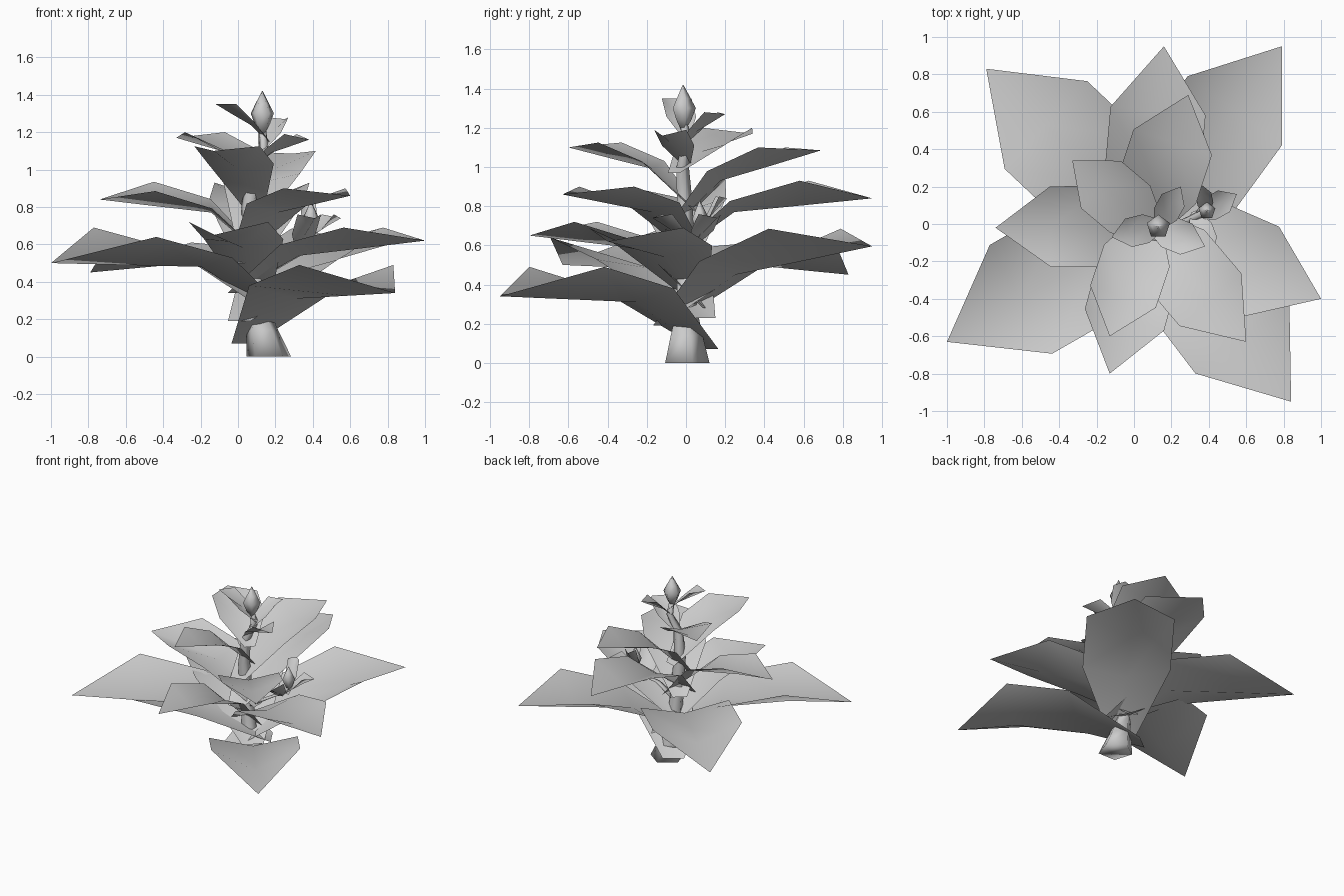
import bpy
import bmesh
import math
from mathutils import Vector

old = bpy.data.objects.get("Cube")
if old:
    bpy.data.objects.remove(old, do_unlink=True)

grey = bpy.data.materials.new("plain_grey")
grey.use_nodes = True
COLOUR = (0.6, 0.6, 0.6, 1)
grey.diffuse_color = COLOUR
grey.node_tree.nodes["Principled BSDF"].inputs["Base Color"].default_value = COLOUR

SIDES = 5
# Stem and side shoot: x, y, z, radius at each joint
STEM = [(.165, -.005, 0, .125), (.13, -.005, .14, .09), (.1, 0, .28, .055),
        (.06, -.01, .8, .045), (.08, -.02, 1.0, .035), (.14, 0, 1.12, .025), (.13, -.01, 1.22, .02)]
SHOOT = [(.1, 0, .48, .03), (.25, 0, .57, .022), (.35, .05, .62, .02), (.39, .07, .67, .015)]


def finish(name, bm):
    mesh = bpy.data.meshes.new(name)
    bmesh.ops.recalc_face_normals(bm, faces=bm.faces)
    bm.to_mesh(mesh)
    bm.free()
    for poly in mesh.polygons:
        poly.use_smooth = True
    mesh.materials.append(grey)
    obj = bpy.data.objects.new(name, mesh)
    bpy.context.scene.collection.objects.link(obj)


def tube(name, joints):
    """Low-poly tapered tube of horizontal rings."""
    bm = bmesh.new()
    rings = []
    for x, y, z, r in joints:
        rings.append([bm.verts.new((x + r * math.cos(a), y + r * math.sin(a), z))
                      for a in (math.tau * i / SIDES + math.pi / 2 for i in range(SIDES))])
    for low, high in zip(rings, rings[1:]):
        for i in range(SIDES):
            j = (i + 1) % SIDES
            bm.faces.new((low[i], low[j], high[j], high[i]))
    bm.faces.new(rings[0])
    bm.faces.new(rings[-1])
    finish(name, bm)


def bud(name, x, y, bottom, height, radius):
    profile = [(0, .2), (.22, .65), (.48, 1), (.7, .6), (1, .03)]
    tube(name, [(x, y, bottom + height * h, radius * r) for h, r in profile])


def along(path, z):
    """Centre of a path at a given height."""
    for a, b in zip(path, path[1:]):
        if z <= b[2]:
            return Vector(a[:3]).lerp(Vector(b[:3]), (z - a[2]) / (b[2] - a[2]))
    return Vector(path[-1][:3])


def leaf(name, path, foot, knee, tip, rise, tilt=0):
    """Folded leaf: a low midrib, two pairs of raised shoulders and a point."""
    root = along(path, (foot + knee) / 2)
    tip = Vector(tip)
    reach = Vector((tip.x - root.x, tip.y - root.y, 0))
    # The foot starts on the far side of the stem
    root -= reach * .13
    reach *= 1.13
    length = reach.length
    width = length * (.235 if length > .85 else .265)
    side = Vector((-reach.y, reach.x, 0)).normalized()
    middle = (knee + tip.z) / 2
    # fraction along, half width, midrib height, edge lift, roll
    rows = [(0, width * .24, foot, 0, 0),
            (.35, width, knee, width * .22, tilt),
            (.68, width, middle, rise + tip.z - middle, tilt)]
    bm = bmesh.new()
    grid = []
    for f, w, z, lift, roll in rows:
        mid = root + reach * f
        mid.z = z
        grid.append([bm.verts.new(mid + side * (w * s) + Vector((0, 0, lift * abs(s) + roll * s)))
                     for s in (-1, 0, 1)])
    for a, b in zip(grid, grid[1:]):
        for i in range(2):
            bm.faces.new((a[i], a[i + 1], b[i + 1], b[i]))
    point = bm.verts.new(tip)
    for i in range(2):
        bm.faces.new((grid[-1][i], grid[-1][i + 1], point))
    finish(name, bm)


tube("stem", STEM)
tube("side_shoot", SHOOT)
bud("top_bud", .13, -.015, 1.19, .23, .065)
bud("side_bud", .39, .07, .65, .18, .047)

# Stem leaves: name, foot height, knee height, tip, shoulder rise, roll
for name, *shape in [
    ("lowest_front_left_leaf", .07, .31, (.84, -.95, .34), .15),
    ("lowest_back_right_leaf", .24, .51, (-.79, .83, .45), .16),
    ("lower_back_left_leaf", .19, .45, (.79, .95, .595), .09),
    ("lower_front_right_leaf", .23, .48, (-1, -.63, .5), .165, -.025),
    ("lower_front_leaf", .28, .58, (-.13, -.8, .65), .07),
    ("lower_left_leaf", .34, .54, (1, -.4, .62), .07),
    ("middle_right_leaf", .5, .77, (-.74, -.02, .84), .07, -.025),
    ("middle_back_leaf", .5, .77, (.16, .95, .84), .09),
    ("middle_front_left_leaf", .54, .77, (.6, -.63, .86), .04),
    ("upper_back_leaf", .66, .93, (.29, .69, 1.085), .015),
    ("upper_front_leaf", .77, .99, (-.13, -.6, 1.1), .025),
    ("upper_back_right_leaf", .97, 1.08, (-.33, .34, 1.17), .03),
    ("upper_left_leaf", 1.01, 1.09, (.38, -.12, 1.16), .03),
    ("top_back_left_leaf", 1.1, 1.18, (.25, .2, 1.27), .01),
    ("top_right_leaf", 1.15, 1.24, (-.12, -.07, 1.35), 0),
]:
    leaf(name, STEM, *shape)

# Small leaves round the side bud
for name, *shape in [
    ("shoot_left_leaf", .6, .66, (.55, .16, .74), .02),
    ("shoot_back_leaf", .62, .73, (.36, .21, .84), .01),
    ("shoot_front_leaf", .58, .64, (.41, -.17, .74), .02),
]:
    leaf(name, SHOOT, *shape)
